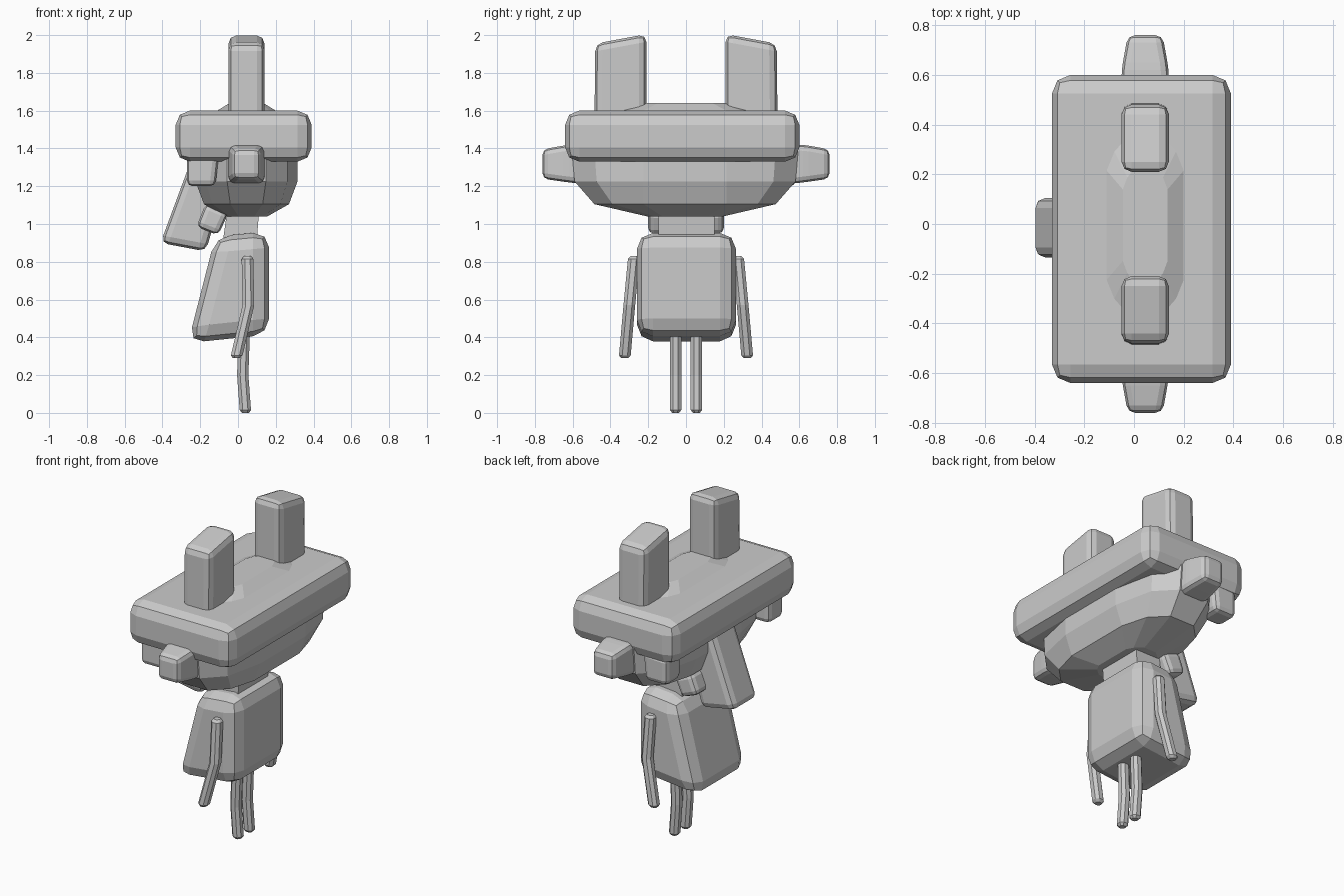
import bpy, bmesh
from mathutils import Vector

if "Cube" in bpy.data.objects:
    bpy.data.objects.remove(bpy.data.objects["Cube"])


def make(name, verts, faces, bevel=0, segments=2):
    me = bpy.data.meshes.new(name)
    me.from_pydata(verts, [], faces)
    bm = bmesh.new()
    bm.from_mesh(me)
    bmesh.ops.recalc_face_normals(bm, faces=bm.faces)
    bm.to_mesh(me)
    bm.free()
    ob = bpy.data.objects.new(name, me)
    bpy.context.collection.objects.link(ob)
    if bevel:
        m = ob.modifiers.new("bevel", 'BEVEL')
        m.width, m.segments, m.limit_method = bevel, segments, 'NONE'
    return ob


def loft(name, rings, bevel=0, segments=2):
    n = len(rings[0])
    verts = [v for r in rings for v in r]
    faces = [list(range(n)), [len(verts) - n + i for i in range(n)]]
    for k in range(len(rings) - 1):
        for i in range(n):
            j = (i + 1) % n
            faces.append([k*n + i, k*n + j, k*n + n + j, k*n + n + i])
    return make(name, verts, faces, bevel, segments)


def prism_y(name, profile, y0, y1, bevel, segments=2):
    return loft(name, [[(x, y, z) for x, z in profile] for y in (y0, y1)], bevel, segments)


def rect(x0, x1, z0, z1, y):
    return [(x0, y, z0), (x1, y, z0), (x1, y, z1), (x0, y, z1)]


def limb(name, path, r):
    # faceted stick with softened ends
    pts = [Vector(p) for p in path]
    d0 = (pts[1] - pts[0]).normalized() * r * .5
    d1 = (pts[-1] - pts[-2]).normalized() * r * .5
    stations = [(pts[0], .6), (pts[0] + d0, 1)] + [(p, 1) for p in pts[1:-1]]
    stations += [(pts[-1] - d1, 1), (pts[-1], .6)]
    shape = [(1, .45), (.45, 1), (-.45, 1), (-1, .45), (-1, -.45), (-.45, -1), (.45, -1), (1, -.45)]
    loft(name, [[(p.x + a*r*s, p.y + b*r*s, p.z) for a, b in shape] for p, s in stations])


# head: stacked chamfered rings (z, half depth, half width)
rings = []
for z, hx, hy in [(1.04, .11, .2), (1.105, .225, .48), (1.225, .27, .585), (1.4, .27, .6),
                  (1.54, .21, .5), (1.60, .155, .37), (1.64, .09, .24)]:
    s = min(.22, .6 * hy)
    q = [(hx, s), (.8*hx, .8*hy), (.38*hx, hy)]
    half = q + [(-x, y) for x, y in reversed(q)]
    plan = half + [(-x, -y) for x, y in half]
    rings.append([(.045 + x, y - .005, z) for x, y in plan])
loft("head", rings)

# wide brim slab
prism_y("brim", [(-.33, 1.33), (.39, 1.33), (.39, 1.60), (-.33, 1.60)], -.64, .60, .075, 2)

# neck, torso, snout and jaw
prism_y("neck", [(-.08, .91), (.10, .92), (.11, 1.05), (-.06, 1.05)], -.145, .15, 0)
prism_y("torso", [(-.265, .37), (.165, .415), (.165, .96), (-.12, .935)], -.26, .265, .085, 2)
prism_y("snout", [(-.41, .90), (-.17, .855), (-.06, 1.24), (-.24, 1.36)], -.135, .105, .04, 2)
prism_y("jaw", [(-.22, .985), (-.105, .94), (-.05, 1.06), (-.17, 1.11)], -.2, .2, .03, 2)

for side, tag in ((1, "left"), (-1, "right")):
    # upright ears with slanted tops
    yz = [(.21, 1.52), (.485, 1.52), (.48, 1.955), (.21, 2.005)]
    loft(tag + "_ear", [[(x, side*y, z) for y, z in yz] for x in (-.05, .14)], .04, 2)
    # side knobs
    loft(tag + "_side_knob", [rect(-.05, .14, 1.21, 1.42, side*.52),
                              rect(-.05, .14, 1.22, 1.42, side*.62),
                              rect(-.025, .115, 1.24, 1.395, side*.76)], .03, 2)
    # eyes
    prism_y(tag + "_eye", [(-.27, 1.20), (-.12, 1.20), (-.10, 1.38), (-.27, 1.37)],
            side*.43, side*.58, .03, 2)
    # thin bent arms and legs
    limb(tag + "_arm", [(.05, side*.275, .83), (.055, side*.30, .57), (-.01, side*.325, .29)], .031)
    limb(tag + "_leg", [(.035, side*.055, .48), (.025, side*.055, .2), (.04, side*.055, 0)], .03)
